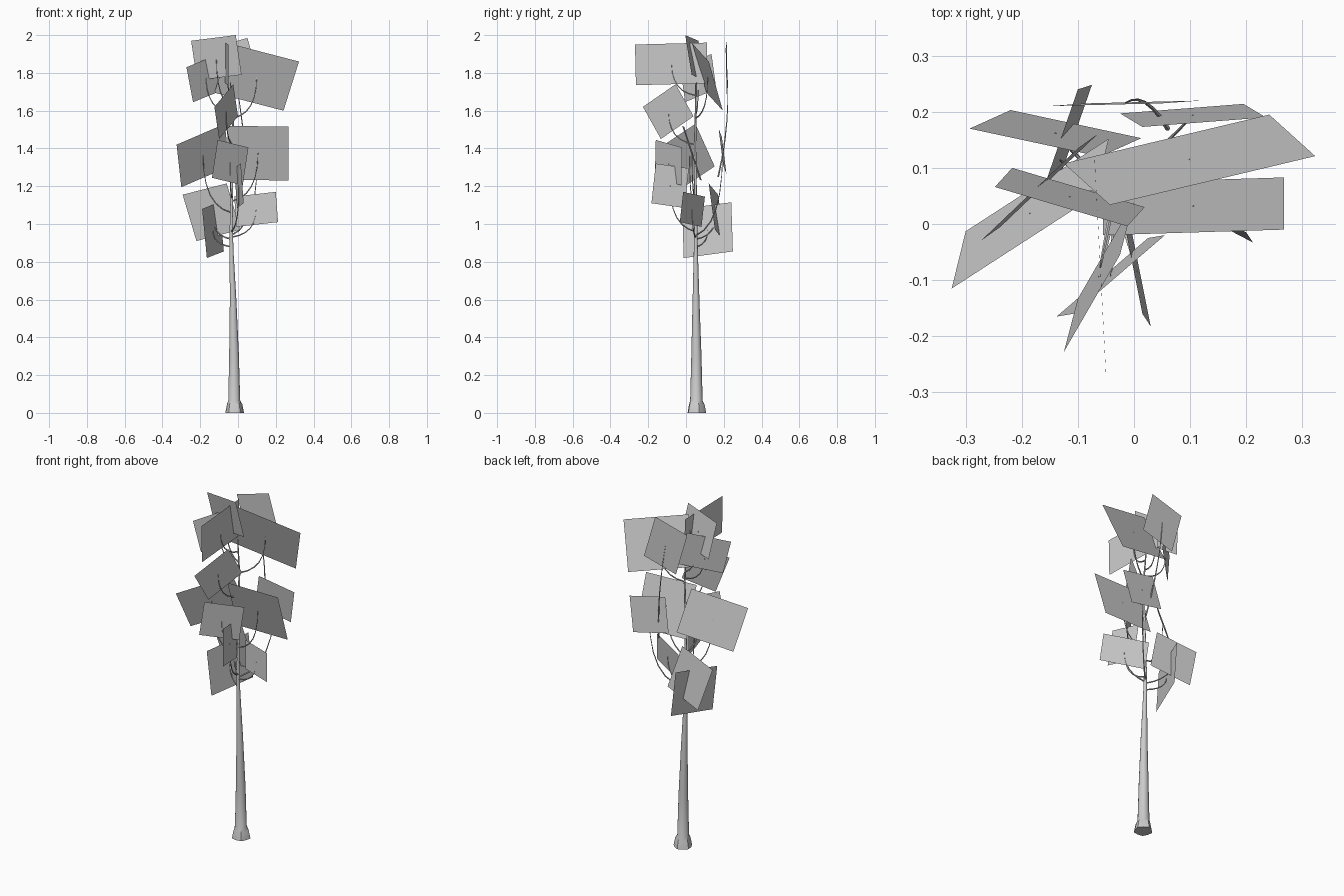
import bpy, bmesh, math
from mathutils import Vector

if "Cube" in bpy.data.objects:
    bpy.data.objects.remove(bpy.data.objects["Cube"])


def finish(bm, name, angle=40):
    me = bpy.data.meshes.new(name)
    bm.to_mesh(me)
    bm.free()
    ob = bpy.data.objects.new(name, me)
    bpy.context.collection.objects.link(ob)
    bpy.ops.object.select_all(action='DESELECT')
    bpy.context.view_layer.objects.active = ob
    ob.select_set(True)
    bpy.ops.object.shade_smooth_by_angle(angle=math.radians(angle))
    return ob


def tube(name, points, radii, sides, horizontal=False, lobes=0):
    """Tapered capped tube swept along a list of points."""
    bm = bmesh.new()
    pts = [Vector(p) for p in points]
    rings = []
    for i, (p, r) in enumerate(zip(pts, radii)):
        d = (pts[min(i + 1, len(pts) - 1)] - pts[max(i - 1, 0)]).normalized()
        if horizontal:
            d = Vector((0, 0, 1))
        u = d.cross(Vector((0.31, 0.9, 0.2))).normalized()
        v = d.cross(u)
        ring = []
        for k in range(sides):
            a = 2 * math.pi * k / sides
            rr = r * (1 - 0.1 * (k % 2)) if i < lobes else r
            ring.append(bm.verts.new(p + (u * math.cos(a) + v * math.sin(a)) * rr))
        rings.append(ring)
    for a, b in zip(rings, rings[1:]):
        for k in range(sides):
            n = (k + 1) % sides
            bm.faces.new((a[k], a[n], b[n], b[k]))
    bm.faces.new(rings[0][::-1])
    bm.faces.new(rings[-1])
    bmesh.ops.recalc_face_normals(bm, faces=bm.faces)
    return finish(bm, name)


# trunk: x, y, z, radius
TRUNK = [(-.018, .055, 0, .052), (-.018, .055, .045, .043), (-.02, .055, .065, .033),
         (-.021, .055, .3, .027), (-.026, .053, .6, .018), (-.034, .052, .85, .011),
         (-.036, .052, 1.0, .008), (-.032, .05, 1.2, .007), (-.03, .048, 1.4, .006),
         (-.026, .05, 1.55, .005), (-.04, .055, 1.75, .003)]
tube("trunk", [t[:3] for t in TRUNK], [t[3] for t in TRUNK], 10, True, 2)


def trunk_at(z):
    for a, b in zip(TRUNK, TRUNK[1:]):
        if z <= b[2]:
            return Vector(a[:3]).lerp(Vector(b[:3]), (z - a[2]) / (b[2] - a[2]))
    return Vector(TRUNK[-1][:3])


# leaf cards: corner, two neighbouring corners, height where the branch leaves the trunk
CARDS = [
    ((-.248, .066, 1.97), (-.012, -.004, 2.0), (-.217, .10, 1.76), 1.62),
    ((-.273, -.03, 1.83), (-.10, .135, 1.90), (-.238, -.005, 1.645), 1.58),
    ((-.043, .034, 1.955), (.323, .121, 1.86), (-.125, .108, 1.695), 1.56),
    ((-.155, .21, 1.927), (.05, .215, 1.985), (-.085, .215, 1.68), None),
    ((-.05, -.27, 1.95), (-.07, .11, 1.96), (-.05, -.265, 1.735), 1.68),
    ((-.025, -.055, 1.74), (-.125, -.228, 1.62), (0, .04, 1.57), 1.42),
    ((-.325, -.115, 1.42), (-.07, .05, 1.53), (-.30, -.013, 1.195), 1.06),
    ((-.055, -.02, 1.52), (.267, -.01, 1.515), (-.055, .073, 1.235), 1.12),
    ((-.108, -.16, 1.445), (.055, -.02, 1.405), (-.138, -.165, 1.245), 1.14),
    ((.015, .173, 1.505), (.235, .19, 1.46), (-.025, .197, 1.31), .94),
    ((-.293, .17, 1.155), (-.06, .12, 1.215), (-.22, .203, .91), .92),
    ((-.02, .10, 1.145), (.20, -.015, 1.17), (-.008, .082, .985), .93),
    ((-.19, -.02, 1.08), (-.10, .24, 1.115), (-.165, -.012, .82), .88),
    ((.015, -.16, 1.32), (-.02, .015, 1.295), (.03, -.183, 1.11), .96),
]

for i, (a, b, c, z0) in enumerate(CARDS, 1):
    a, b, c = Vector(a), Vector(b), Vector(c)
    # flat foliage card
    bm = bmesh.new()
    bm.faces.new([bm.verts.new(p) for p in (a, c, b + c - a, b)])
    finish(bm, f"leaf_card_{i:02d}")

    # branch sweeping outward, then up to the card centre
    end = (b + c) / 2
    if z0 is None:
        start, bend = Vector((.06, .17, 1.25)), Vector((.02, .24, 1.55))
    else:
        start = trunk_at(z0)
        out = end - start
        bend = start + Vector((out.x, out.y, out.z * 0.12))
    path = []
    for k in range(7):
        t = k / 6
        path.append(start * (1 - t) ** 2 + bend * 2 * t * (1 - t) + end * t * t)
    tube(f"branch_{i:02d}", path, [.0045 - .0005 * k for k in range(7)], 5)
